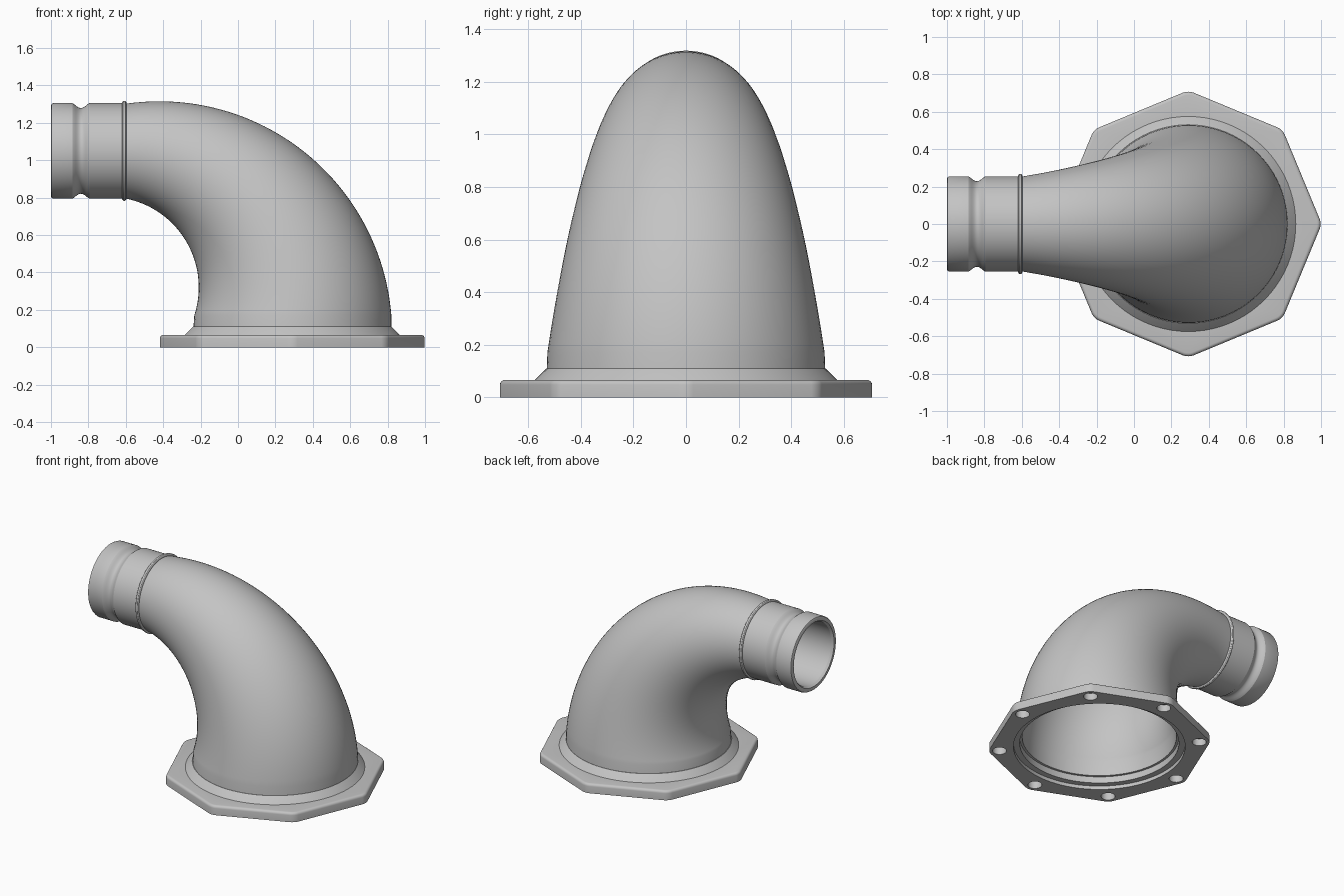
import bpy, bmesh, math
from mathutils import Vector, Matrix

if "Cube" in bpy.data.objects:
    bpy.data.objects.remove(bpy.data.objects["Cube"], do_unlink=True)

BASE_X, NECK_Z = 0.29, 1.05
SEGMENTS = 80

grey = bpy.data.materials.new("plain grey")
grey.use_nodes = True
colour = (0.55, 0.55, 0.55, 1)
grey.diffuse_color = colour
grey.node_tree.nodes["Principled BSDF"].inputs["Base Color"].default_value = colour


def finish(name, bm):
    """Turn a bmesh into a named grey object."""
    bmesh.ops.recalc_face_normals(bm, faces=bm.faces)
    mesh = bpy.data.meshes.new(name)
    bm.to_mesh(mesh)
    bm.free()
    obj = bpy.data.objects.new(name, mesh)
    bpy.context.collection.objects.link(obj)
    mesh.materials.append(grey)
    return obj


def smooth(obj):
    bpy.ops.object.select_all(action='DESELECT')
    obj.select_set(True)
    bpy.context.view_layer.objects.active = obj
    bpy.ops.object.shade_smooth_by_angle(angle=math.radians(30))


def skin(name, rings):
    """Skin circular rings, given as (centre, radius vector), into a closed shell."""
    bm = bmesh.new()
    loops = []
    for centre, u in rings:
        v = Vector((0, u.length, 0))
        angles = [math.tau * i / SEGMENTS for i in range(SEGMENTS)]
        loops.append([bm.verts.new(centre + u * math.cos(a) + v * math.sin(a)) for a in angles])
    for k, a in enumerate(loops):
        b = loops[(k + 1) % len(loops)]
        for i in range(SEGMENTS):
            j = (i + 1) % SEGMENTS
            bm.faces.new((a[i], a[j], b[j], b[i]))
    obj = finish(name, bm)
    smooth(obj)
    return obj


def upright(r, z):
    return Vector((BASE_X, 0, z)), Vector((r, 0, 0))


def sideways(r, x):
    return Vector((x, 0, NECK_Z)), Vector((0, 0, r))


def arc_point(cx, cz, r, degrees):
    a = math.radians(degrees)
    return Vector((cx + r * math.cos(a), 0, cz + r * math.sin(a)))


# Tapering hollow elbow between an outer and an inner arc
outside = [upright(0.531, 0.07)]
STEPS = 48
for i in range(STEPS + 1):
    t = i / STEPS
    outer = arc_point(-0.42, 0.071, 1.244, 4.6 + 93.7 * t)
    inner = arc_point(-0.694, 0.32, 0.484, -18 + 96.8 * t)
    outside.append(((outer + inner) / 2, (outer - inner) / 2))
inside = [(c, u * (1 - 0.037 / u.length)) for c, u in outside]
skin("elbow", outside + inside[::-1])

# Hose spigot with a rounded groove and a rounded end
groove = []
for i in range(13):
    t = i / 12
    groove.append(sideways(0.255 - 0.026 * math.sin(math.pi * t) ** 1.3, -0.795 - 0.09 * t))
end = [sideways(0.255, -0.988), sideways(0.251, -0.996), sideways(0.243, -1.0),
       sideways(0.225, -1.0), sideways(0.215, -0.985)]
skin("spigot", [sideways(0.255, -0.6)] + groove + end + [sideways(0.215, -0.6)])

# Thin bead where the spigot meets the elbow
bead = []
for i in range(12):
    a = math.tau * i / 12
    bead.append(sideways(0.254 + 0.014 * math.cos(a), -0.608 + 0.012 * math.sin(a)))
skin("bead", bead)

# Sloped collar around the foot of the elbow
skin("base_collar", [upright(0.56, 0.025), upright(0.58, 0.06), upright(0.575, 0.066),
                     upright(0.531, 0.11), upright(0.51, 0.11), upright(0.51, 0.025)])

# Octagonal flange with rounded corners and top edge
bm = bmesh.new()
bmesh.ops.create_cone(bm, cap_ends=True, segments=8, radius1=0.714, radius2=0.714, depth=0.066)
corner = max(bm.verts, key=lambda v: v.co.x)
turn = -math.atan2(corner.co.y, corner.co.x)
bmesh.ops.rotate(bm, verts=bm.verts, matrix=Matrix.Rotation(turn, 3, 'Z'))
bmesh.ops.translate(bm, verts=bm.verts, vec=(BASE_X, 0, 0.033))
upright_edges = [e for e in bm.edges if abs(e.verts[0].co.z - e.verts[1].co.z) > 0.01]
bmesh.ops.bevel(bm, geom=upright_edges, offset=0.03, segments=4, profile=0.5, affect='EDGES')
top_edges = [e for e in bm.edges if all(v.co.z > 0.06 for v in e.verts)]
bmesh.ops.bevel(bm, geom=top_edges, offset=0.018, segments=4, profile=0.5, affect='EDGES')
flange = finish("flange", bm)


def cut(target, x, y, r, low, high, segments):
    """Bore a round hole and remove the cutter."""
    bm = bmesh.new()
    place = Matrix.Translation((x, y, (low + high) / 2))
    bmesh.ops.create_cone(bm, cap_ends=True, segments=segments, radius1=r, radius2=r,
                          depth=high - low, matrix=place)
    cutter = finish("hole_cutter", bm)
    cutter.hide_render = True
    mod = target.modifiers.new("hole", 'BOOLEAN')
    mod.operation = 'DIFFERENCE'
    mod.solver = 'EXACT'
    mod.object = cutter
    bpy.context.view_layer.objects.active = target
    bpy.ops.object.modifier_apply(modifier=mod.name)
    bpy.data.objects.remove(cutter, do_unlink=True)


# Central opening and blind bolt holes at the corners
cut(flange, BASE_X, 0, 0.55, -0.1, 0.2, SEGMENTS)
for i in range(8):
    a = math.tau * i / 8
    cut(flange, BASE_X + 0.642 * math.cos(a), 0.642 * math.sin(a), 0.045, -0.05, 0.05, 24)
smooth(flange)
